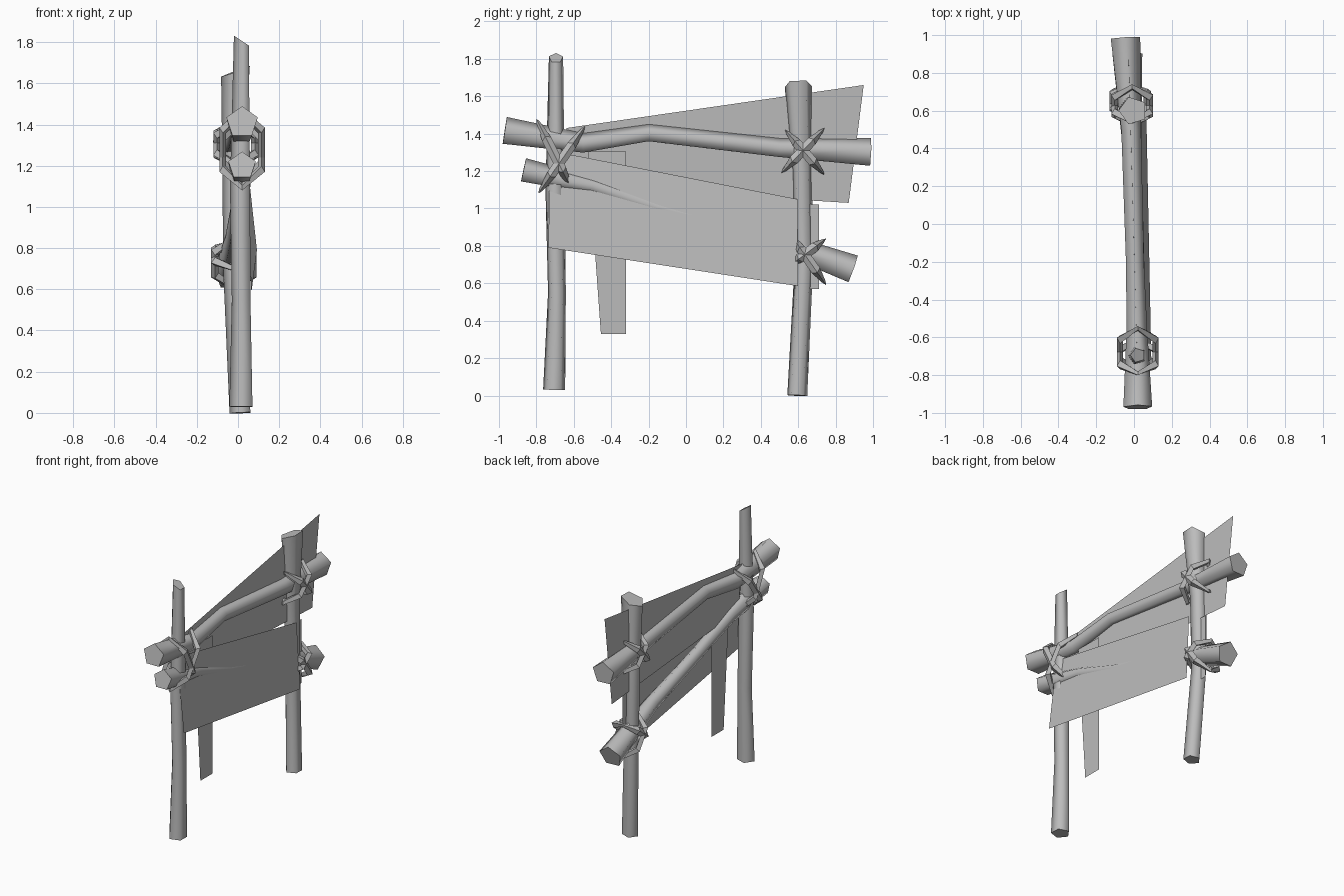
import bpy, bmesh, math
from mathutils import Vector

cube = bpy.data.objects.get("Cube")
if cube:
    bpy.data.objects.remove(cube, do_unlink=True)

grey = bpy.data.materials.new("plain grey")
grey.use_nodes = True
grey.diffuse_color = (0.5, 0.5, 0.5, 1)
grey.node_tree.nodes["Principled BSDF"].inputs["Base Color"].default_value = (0.5, 0.5, 0.5, 1)


def finish(name, bm):
    bmesh.ops.recalc_face_normals(bm, faces=bm.faces)
    mesh = bpy.data.meshes.new(name)
    bm.to_mesh(mesh)
    bm.free()
    mesh.materials.append(grey)
    obj = bpy.data.objects.new(name, mesh)
    bpy.context.collection.objects.link(obj)
    return obj


def bridge(bm, a, b):
    n = len(a)
    return [bm.faces.new((a[i], a[(i + 1) % n], b[(i + 1) % n], b[i])) for i in range(n)]


def log(name, path, side, slant=Vector((0, 0, 0))):
    """Five-sided tapering log; path rows are x, y, z, radius. Slant cuts the last end."""
    bm = bmesh.new()
    pts = [Vector(p[:3]) for p in path]
    rings = []
    for i, p in enumerate(pts):
        along = (pts[min(i + 1, len(pts) - 1)] - pts[max(i - 1, 0)]).normalized()
        up = side.cross(along).normalized()
        across = along.cross(up)
        ring = []
        for k in range(5):
            a = math.tau * k / 5 - math.pi / 2
            offset = (across * math.cos(a) + up * math.sin(a)) * path[i][3]
            if i == len(pts) - 1:
                offset += along * offset.dot(slant)
            ring.append(bm.verts.new(p + offset))
        rings.append(ring)
    for a, b in zip(rings, rings[1:]):
        for f in bridge(bm, a, b):
            f.smooth = True
    # Flat, sharp-edged cut ends
    for ring in (rings[0], rings[-1]):
        for e in bm.faces.new(ring).edges:
            e.smooth = False
    return finish(name, bm)


def lashing(name, start, end, x_min, x_max):
    """Six-sided loop of cord with a diamond section, thinner at its two tips."""
    bm = bmesh.new()
    a, b = Vector((0, *start)), Vector((0, *end))
    centre = (a + b) / 2 + Vector(((x_min + x_max) / 2, 0, 0))
    long_axis = (b - a).normalized()
    x_axis = Vector((1, 0, 0))
    normal = long_axis.cross(x_axis)
    length = (b - a).length / 2
    width = (x_max - x_min) / 2 / math.cos(math.pi / 6)
    rings = []
    for k in range(6):
        t = math.tau * k / 6
        edge = long_axis * math.cos(t) * length + x_axis * math.sin(t) * width
        inner = edge * (1 - 0.045 / edge.length)
        thick = 0.01 if k % 3 == 0 else 0.026
        mid = (edge + inner) / 2
        rings.append([bm.verts.new(centre + p) for p in
                      (edge, mid + normal * thick, inner, mid - normal * thick)])
    for k in range(6):
        bridge(bm, rings[k], rings[(k + 1) % 6])
    return finish(name, bm)


def sheet(name, corners):
    bm = bmesh.new()
    bm.faces.new([bm.verts.new(c) for c in corners])
    return finish(name, bm)


X, Y = Vector((1, 0, 0)), Vector((0, 1, 0))

# Uprights
log("front_post", [(0.02, -0.705, 0.03, 0.062), (0.02, -0.69, 0.55, 0.05),
                   (0.015, -0.7, 1.1, 0.054), (0.02, -0.695, 1.805, 0.04)], Y, Vector((-0.65, 0, 0)))
log("back_post", [(0.015, 0.595, 0.0, 0.056), (-0.02, 0.63, 0.7, 0.052),
                  (-0.02, 0.62, 1.2, 0.056), (-0.005, 0.6, 1.66, 0.076)], Y, Vector((0.4, 0, 0)))

# Rails
log("upper_rail", [(0.02, -0.97, 1.41, 0.08), (0.015, -0.55, 1.345, 0.057),
                   (0.005, -0.2, 1.40, 0.05), (-0.015, 0.5, 1.32, 0.055),
                   (-0.045, 0.985, 1.295, 0.082)], -X)
log("lower_rail", [(0.02, -0.87, 1.2, 0.07), (0.015, -0.5, 1.12, 0.05),
                   (0.01, -0.15, 1.0, 0.045), (-0.01, 0.4, 0.85, 0.052),
                   (-0.035, 0.89, 0.67, 0.083)], -X)

# Crossed lashings at each joint
joints = {
    "front": ((-0.8, 1.48), (-0.61, 1.1), (-0.54, 1.44), (-0.79, 1.08), -0.09, 0.13),
    "upper_back": ((0.53, 1.42), (0.74, 1.18), (0.74, 1.43), (0.51, 1.19), -0.12, 0.1),
    "lower_back": ((0.56, 0.86), (0.75, 0.59), (0.75, 0.84), (0.55, 0.69), -0.13, 0.09),
}
for label, (a, b, c, d, lo, hi) in joints.items():
    lashing(label + "_lashing_a", a, b, lo, hi)
    lashing(label + "_lashing_b", c, d, lo, hi)

# Flat panels
sheet("upper_panel", [(0.015, -0.64, 1.43), (-0.03, 0.95, 1.66), (-0.03, 0.87, 1.03), (0.01, -0.6, 1.12)])
sheet("lower_panel", [(0.035, -0.73, 1.31), (0.092, -0.735, 0.79), (0.065, 0.6, 0.585), (0.04, 0.595, 1.05)])
sheet("hanging_strip", [(0.025, -0.525, 1.305), (0.025, -0.455, 0.33), (0.025, -0.32, 0.33), (0.025, -0.32, 1.305)])
sheet("back_strip", [(0.0, 0.56, 1.03), (0.0, 0.58, 0.57), (0.0, 0.71, 0.57), (0.0, 0.71, 1.02)])
